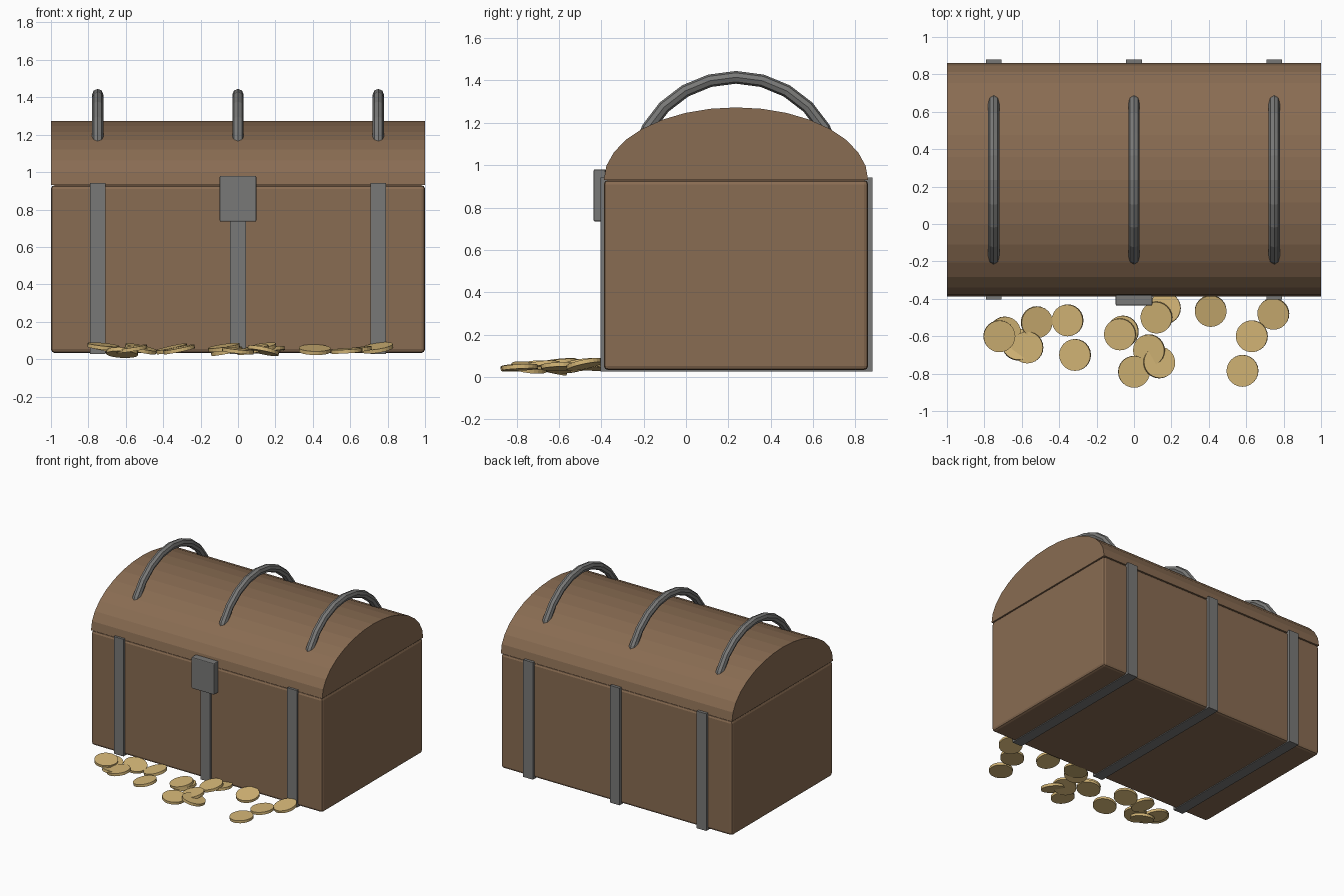
import bpy, bmesh, math
from mathutils import Matrix, Vector

if "Cube" in bpy.data.objects:
    bpy.data.objects.remove(bpy.data.objects["Cube"])

CY = 0.236  # chest centre in y


def material(name, rgb):
    m = bpy.data.materials.new(name)
    m.diffuse_color = (*rgb, 1)
    m.use_nodes = True
    m.node_tree.nodes["Principled BSDF"].inputs["Base Color"].default_value = m.diffuse_color
    return m


WOOD = material("brown wood", (0.25, 0.15, 0.085))
IRON = material("grey iron", (0.19, 0.19, 0.185))
GOLD = material("pale gold", (0.65, 0.46, 0.18))


def finish(name, bm, mat):
    bmesh.ops.recalc_face_normals(bm, faces=bm.faces)
    me = bpy.data.meshes.new(name)
    bm.to_mesh(me)
    bm.free()
    me.materials.append(mat)
    ob = bpy.data.objects.new(name, me)
    bpy.context.collection.objects.link(ob)
    return ob


def box(name, lo, hi, mat, bevel=0.0):
    lo, hi = Vector(lo), Vector(hi)
    bm = bmesh.new()
    bmesh.ops.create_cube(bm, size=1)
    bmesh.ops.scale(bm, vec=hi - lo, verts=bm.verts)
    bmesh.ops.translate(bm, vec=(lo + hi) / 2, verts=bm.verts)
    if bevel:
        bmesh.ops.bevel(bm, geom=bm.edges[:], offset=bevel, segments=2,
                        profile=0.5, affect='EDGES')
    return finish(name, bm, mat)


# Chest body
box("chest_body", (-1, -0.388, 0.033), (1, 0.86, 0.93), WOOD, 0.02)

# Domed lid: half ellipse extruded along x
bm = bmesh.new()
profile = [bm.verts.new((-1, CY + 0.624 * math.cos(math.pi * i / 16),
                         0.93 + 0.343 * math.sin(math.pi * i / 16)))
           for i in range(17)]
end = bm.faces.new(profile)
side = bmesh.ops.extrude_face_region(bm, geom=[end])["geom"]
bmesh.ops.translate(bm, vec=(2, 0, 0),
                    verts=[v for v in side if isinstance(v, bmesh.types.BMVert)])
if not end.is_valid or len([f for f in bm.faces if len(f.verts) == 17]) < 2:
    bm.faces.new(profile)
finish("lid", bm, WOOD)


# Iron hoop arching over the lid, its ends buried in the lid
def hoop(name, x, radius=0.48, tube=0.03, sides=8, steps=12):
    bm = bmesh.new()
    rings = []
    for i in range(steps + 1):
        a = math.pi * i / steps
        ring = []
        for j in range(sides):
            b = 2 * math.pi * j / sides
            r = radius + tube * math.cos(b)
            ring.append(bm.verts.new((x + tube * math.sin(b), CY + r * math.cos(a),
                                      0.935 + r * math.sin(a))))
        rings.append(ring)
    for r0, r1 in zip(rings, rings[1:]):
        for j in range(sides):
            k = (j + 1) % sides
            bm.faces.new((r0[j], r0[k], r1[k], r1[j]))
    bm.faces.new(rings[0])
    bm.faces.new(rings[-1])
    return finish(name, bm, IRON)


# Straps around the body, one hoop above each
for label, x in (("left", -0.75), ("middle", 0), ("right", 0.75)):
    box(label + "_strap", (x - 0.042, -0.404, 0.027), (x + 0.042, 0.88, 0.943), IRON)
    hoop(label + "_hoop", x)

# Lock plate
box("lock", (-0.098, -0.436, 0.735), (0.098, -0.38, 0.98), IRON, 0.006)

# Spilled coins: x, y, z, tilt about x, tilt about y
COINS = [
    (-0.69, -0.58, 0.055, 0.05, 0.15), (-0.72, -0.60, 0.068, 0.10, 0.10),
    (-0.62, -0.645, 0.035, -0.22, 0.05), (-0.57, -0.66, 0.055, 0.05, -0.15),
    (-0.52, -0.525, 0.055, 0.12, 0.22), (-0.355, -0.515, 0.055, 0.08, -0.22),
    (-0.315, -0.70, 0.052, 0.05, -0.20), (-0.06, -0.575, 0.042, 0.05, -0.18),
    (-0.075, -0.59, 0.062, 0.10, -0.15), (0.0, -0.79, 0.045, 0.06, 0.10),
    (0.08, -0.675, 0.05, 0.10, -0.20), (0.135, -0.74, 0.045, -0.12, 0.20),
    (0.12, -0.50, 0.06, 0.15, -0.18), (0.165, -0.45, 0.05, -0.05, -0.12),
    (0.41, -0.465, 0.05, 0.22, 0.02), (0.58, -0.785, 0.045, 0.05, -0.06),
    (0.63, -0.60, 0.05, 0.04, -0.12), (0.745, -0.48, 0.06, 0.20, -0.15),
]
for n, (x, y, z, rx, ry) in enumerate(COINS, 1):
    bm = bmesh.new()
    bmesh.ops.create_cone(bm, cap_ends=True, segments=24, radius1=0.085,
                          radius2=0.085, depth=0.02)
    bmesh.ops.transform(bm, verts=bm.verts, matrix=Matrix.Translation((x, y, z))
                        @ Matrix.Rotation(ry, 4, 'Y') @ Matrix.Rotation(rx, 4, 'X'))
    finish("coin_%02d" % n, bm, GOLD)
